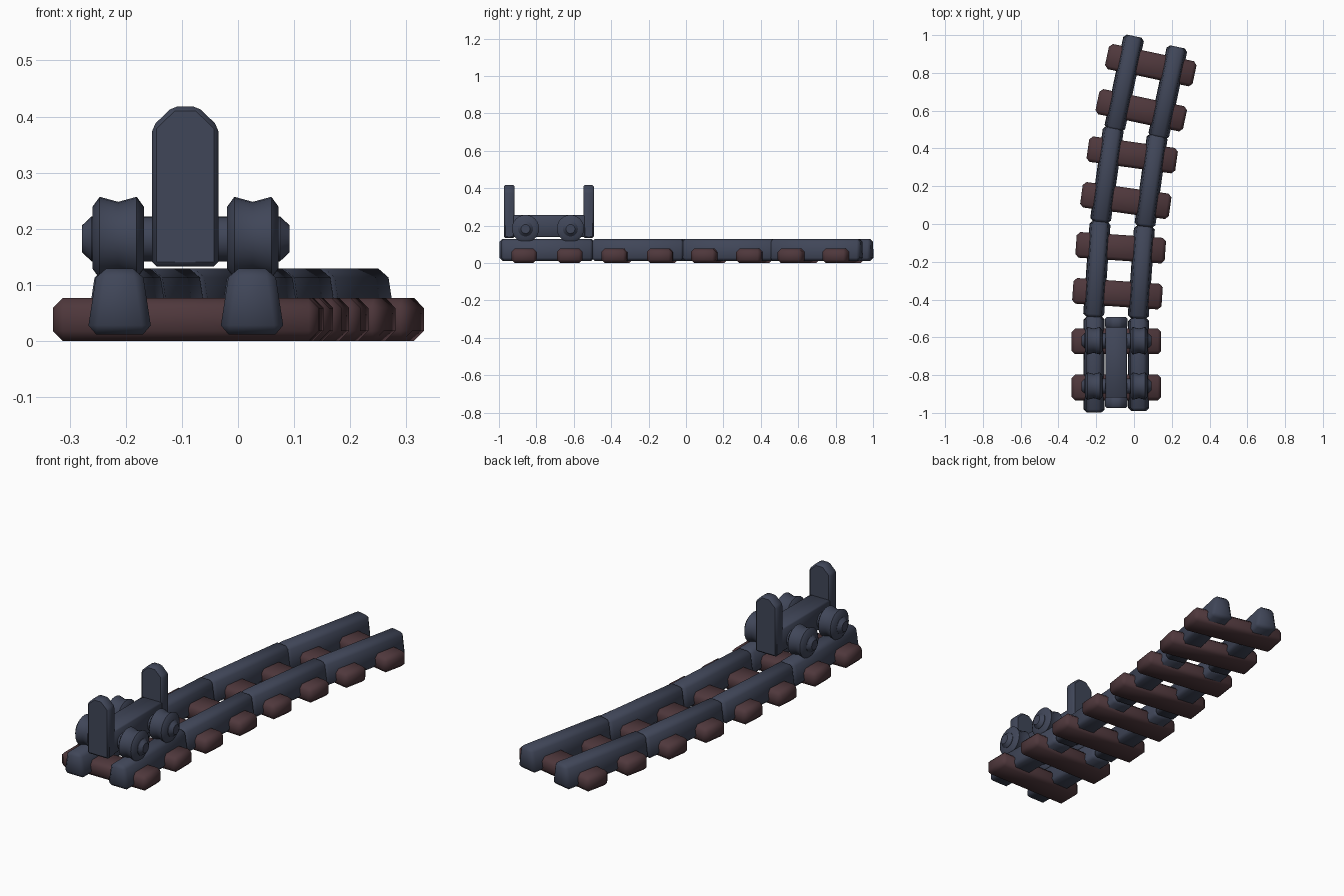
import bpy, bmesh, math
from mathutils import Matrix, Vector

if "Cube" in bpy.data.objects:
    bpy.data.objects.remove(bpy.data.objects["Cube"])


def material(name, rgb):
    m = bpy.data.materials.new(name)
    m.diffuse_color = (*rgb, 1)
    m.use_nodes = True
    m.node_tree.nodes["Principled BSDF"].inputs["Base Color"].default_value = m.diffuse_color
    return m


STEEL = material("slate blue", (0.051, 0.061, 0.098))
WOOD = material("dark brown", (0.078, 0.039, 0.045))


def finish(name, bm, mat, matrix, bevel=0.0, angle=60):
    bmesh.ops.recalc_face_normals(bm, faces=bm.faces[:])
    if bevel:
        bmesh.ops.bevel(bm, geom=bm.edges[:], offset=bevel, segments=1,
                        profile=0.5, affect='EDGES', clamp_overlap=True)
    me = bpy.data.meshes.new(name)
    bm.to_mesh(me)
    bm.free()
    me.materials.append(mat)
    ob = bpy.data.objects.new(name, me)
    bpy.context.collection.objects.link(ob)
    ob.matrix_world = matrix
    bpy.ops.object.select_all(action='DESELECT')
    ob.select_set(True)
    bpy.context.view_layer.objects.active = ob
    bpy.ops.object.shade_smooth_by_angle(angle=math.radians(angle))
    return ob


def prism(name, profile, y0, y1, mat, matrix, bevel, angle=60):
    """Extrude an x-z outline along y."""
    bm = bmesh.new()
    a = [bm.verts.new((x, y0, z)) for x, z in profile]
    b = [bm.verts.new((x, y1, z)) for x, z in profile]
    bm.faces.new(a)
    bm.faces.new(b)
    n = len(profile)
    for i in range(n):
        j = (i + 1) % n
        bm.faces.new((a[i], a[j], b[j], b[i]))
    return finish(name, bm, mat, matrix, bevel, angle)


def box(w, z0, z1):
    return [(-w, z0), (w, z0), (w, z1), (-w, z1)]


def lathe(name, profile, matrix, mat, sides=24):
    """Spin an (x, radius) outline about the x axis, capping both ends."""
    bm = bmesh.new()
    rings = []
    for x, r in profile:
        rings.append([bm.verts.new((x, r * math.cos(t), r * math.sin(t)))
                      for t in (2 * math.pi * k / sides for k in range(sides))])
    for p, q in zip(rings, rings[1:]):
        for k in range(sides):
            m = (k + 1) % sides
            bm.faces.new((p[k], p[m], q[m], q[k]))
    bm.faces.new(rings[0])
    bm.faces.new(rings[-1])
    return finish(name, bm, mat, matrix, angle=40)


# Track: four straight segments, each turned a little further right
RAIL = [(-0.058, 0.012), (0.058, 0.012), (0.040, 0.129), (-0.040, 0.129)]
segments = [(-0.093, -0.7435, 0), (-0.079, -0.2475, 4),
            (-0.0265, 0.245, 8), (0.0635, 0.7215, 12)]
for i, (x, y, deg) in enumerate(segments, 1):
    frame = Matrix.Translation((x, y, 0)) @ Matrix.Rotation(math.radians(-deg), 4, 'Z')
    for side, sx, length in (("left", -0.118, 0.508), ("right", 0.118, 0.492)):
        prism(f"{side}_rail_{i}", RAIL, -length / 2, length / 2, STEEL,
              frame @ Matrix.Translation((sx, 0, 0)), 0.016)
    for label, ty in (("front", -0.122), ("back", 0.122)):
        prism(f"{label}_sleeper_{i}", box(0.237, 0, 0.077), -0.068, 0.068, WOOD,
              frame @ Matrix.Translation((0, ty, 0)), 0.018)

# Cart: body bar with an upright post at each end
cart = Matrix.Translation((-0.094, -0.733, 0))
prism("cart_body", box(0.056, 0.138, 0.256), -0.2, 0.2, STEEL, cart, 0.006)
POST = [(-0.059, 0.133), (0.059, 0.133), (0.059, 0.382),
        (0.022, 0.418), (-0.022, 0.418), (-0.059, 0.382)]
for label, y in (("front", -0.212), ("back", 0.212)):
    prism(f"{label}_post", POST, y - 0.028, y + 0.028, STEEL, cart, 0.008, 40)

# Axles and grooved wheels
WHEEL = [(-0.046, 0.055), (-0.033, 0.073), (0, 0.064), (0.033, 0.073), (0.046, 0.055)]
AXLE = [(-0.185, 0.024), (-0.168, 0.04), (0.168, 0.04), (0.185, 0.024)]
for label, y in (("front", -0.858), ("back", -0.618)):
    lathe(f"{label}_axle", AXLE, Matrix.Translation((-0.093, y, 0.182)), STEEL)
    for side, x in (("left", -0.2135), ("right", 0.0265)):
        lathe(f"{label}_{side}_wheel", WHEEL, Matrix.Translation((x, y, 0.184)), STEEL)
